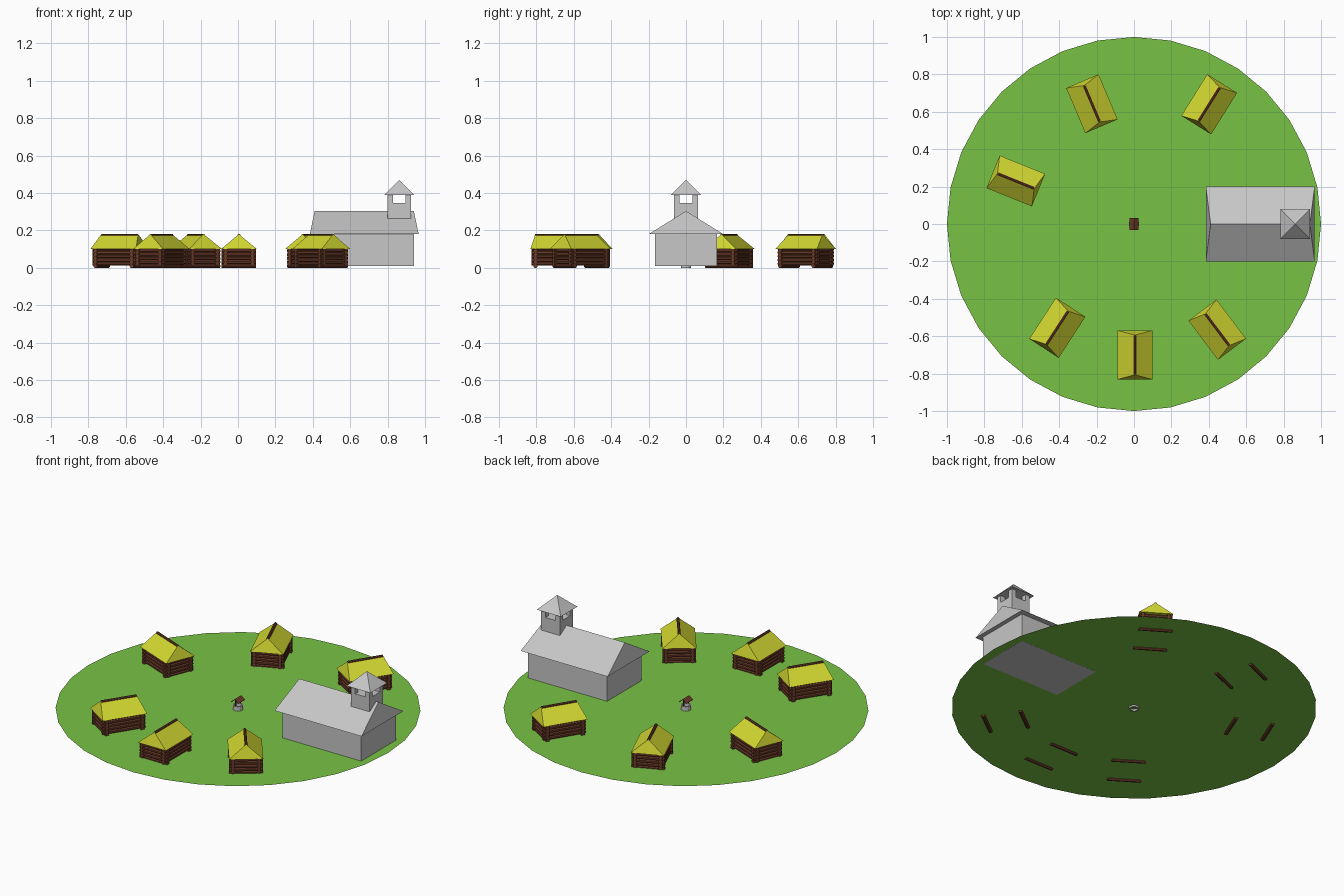
import bpy, bmesh, math
from mathutils import Matrix, Vector

if "Cube" in bpy.data.objects:
    bpy.data.objects.remove(bpy.data.objects["Cube"])


def material(name, rgb):
    m = bpy.data.materials.new(name)
    m.diffuse_color = (*rgb, 1)
    m.use_nodes = True
    m.node_tree.nodes["Principled BSDF"].inputs["Base Color"].default_value = m.diffuse_color
    return m


GREEN = material("grass green", (0.19, 0.54, 0.06))
GREY = material("stone grey", (0.57, 0.57, 0.57))
YELLOW = material("thatch yellow", (0.64, 0.68, 0.03))
BROWN = material("log brown", (0.15, 0.045, 0.022))


def finish(name, bm, mat, place=Matrix()):
    me = bpy.data.meshes.new(name)
    bm.normal_update()
    bm.to_mesh(me)
    bm.free()
    ob = bpy.data.objects.new(name, me)
    me.materials.append(mat)
    ob.matrix_world = place
    bpy.context.collection.objects.link(ob)
    return ob


def add_box(bm, x0, x1, y0, y1, z0, z1):
    m = Matrix.Translation(((x0 + x1) / 2, (y0 + y1) / 2, (z0 + z1) / 2))
    m = m @ Matrix.Diagonal((x1 - x0, y1 - y0, z1 - z0, 1))
    bmesh.ops.create_cube(bm, size=1, matrix=m)


def add_log(bm, center, length, radius, along_y=False):
    turn = Matrix.Rotation(math.pi / 2, 4, 'X' if along_y else 'Y')
    bmesh.ops.create_cone(bm, cap_ends=True, segments=8, radius1=radius, radius2=radius,
                          depth=length,
                          matrix=Matrix.Translation(center) @ turn @ Matrix.Rotation(math.pi / 8, 4, 'Z'))


def add_hip_roof(bm, half_x, half_y, ridge_half, z0, z1, cx=0.0):
    # eave rectangle rising to a ridge along x
    e = [bm.verts.new((cx + sx * half_x, sy * half_y, z0))
         for sx, sy in ((-1, -1), (1, -1), (1, 1), (-1, 1))]
    a = bm.verts.new((cx - ridge_half, 0, z1))
    b = bm.verts.new((cx + ridge_half, 0, z1))
    for f in ((e[0], e[1], b, a), (e[2], e[3], a, b), (e[1], e[2], b), (e[3], e[0], a), e[::-1]):
        bm.faces.new(f)


# grass disc
bm = bmesh.new()
bmesh.ops.create_circle(bm, cap_ends=True, segments=32, radius=1,
                        matrix=Matrix.Translation((0, 0, 0.01)))
for f in bm.faces:
    f.normal_update()
    if f.normal.z < 0:
        f.normal_flip()
finish("grass_disc", bm, GREEN)

# log huts: x, y, direction of the ridge in degrees
huts = [(0.005, -0.70, 90), (0.445, -0.565, 127), (-0.41, -0.555, 57),
        (-0.632, 0.23, -22), (-0.225, 0.643, 113), (0.402, 0.64, 58)]
for i, (x, y, deg) in enumerate(huts, 1):
    place = Matrix.Translation((x, y, 0)) @ Matrix.Rotation(math.radians(deg), 4, 'Z')
    # stacked walls, the two directions interlocking half a log apart
    bm = bmesh.new()
    for k in range(5):
        for s in (-1, 1):
            add_log(bm, (s * 0.105, 0, 0.0108 + 0.02 * k), 0.185, 0.0115, True)
            add_log(bm, (0, s * 0.072, 0.0222 + 0.02 * k), 0.25, 0.0115)
    finish(f"hut_{i}_log_walls", bm, BROWN, place)
    # thatched roof
    bm = bmesh.new()
    add_hip_roof(bm, 0.131, 0.094, 0.106, 0.102, 0.18)
    finish(f"hut_{i}_roof", bm, YELLOW, place)
    # ridge beam
    bm = bmesh.new()
    add_log(bm, (0, 0, 0.1745), 0.208, 0.0085)
    finish(f"hut_{i}_ridge_beam", bm, BROWN, place)

# church hall
bm = bmesh.new()
add_box(bm, 0.412, 0.94, -0.165, 0.165, 0.0095, 0.185)
finish("church_walls", bm, GREY)
bm = bmesh.new()
add_hip_roof(bm, 0.291, 0.20, 0.265, 0.18, 0.304, 0.675)
finish("church_roof", bm, GREY)

# bell tower with four openings
TX, TH, PW = 0.862, 0.063, 0.029
bm = bmesh.new()
add_box(bm, TX - TH, TX + TH, -TH, TH, 0.24, 0.348)
for sx in (-1, 1):
    for sy in (-1, 1):
        px, py = TX + sx * (TH - PW / 2), sy * (TH - PW / 2)
        add_box(bm, px - PW / 2, px + PW / 2, py - PW / 2, py + PW / 2, 0.348, 0.395)
finish("bell_tower", bm, GREY)
bm = bmesh.new()
bmesh.ops.create_cone(bm, cap_ends=True, segments=4, radius1=0.08 * math.sqrt(2), radius2=0,
                      depth=0.08, matrix=Matrix.Translation((TX, 0, 0.43))
                      @ Matrix.Rotation(math.pi / 4, 4, 'Z'))
finish("tower_roof", bm, GREY)

# well ring: outer wall, rim and inner wall
bm = bmesh.new()
N = 12
rings = [[bm.verts.new((r * math.cos(2 * math.pi * k / N), r * math.sin(2 * math.pi * k / N), z))
          for k in range(N)]
         for r, z in ((0.028, 0), (0.028, 0.037), (0.02, 0.037), (0.02, 0.0))]
for j in range(4):
    p, q = rings[j], rings[(j + 1) % 4]
    for k in range(N):
        n = (k + 1) % N
        bm.faces.new((p[k], p[n], q[n], q[k]))
finish("well_ring", bm, GREY)

# well posts and little gabled roof
bm = bmesh.new()
for s in (-1, 1):
    add_box(bm, -0.003, 0.003, s * 0.023 - 0.003, s * 0.023 + 0.003, 0.03, 0.078)
finish("well_posts", bm, BROWN)
bm = bmesh.new()
for s in (-1, 1):
    m = (Matrix.Translation((s * 0.0115, 0, 0.07)) @ Matrix.Rotation(s * math.radians(40), 4, 'Y')
         @ Matrix.Diagonal((0.031, 0.064, 0.004, 1)))
    bmesh.ops.create_cube(bm, size=1, matrix=m)
finish("well_roof", bm, BROWN)
